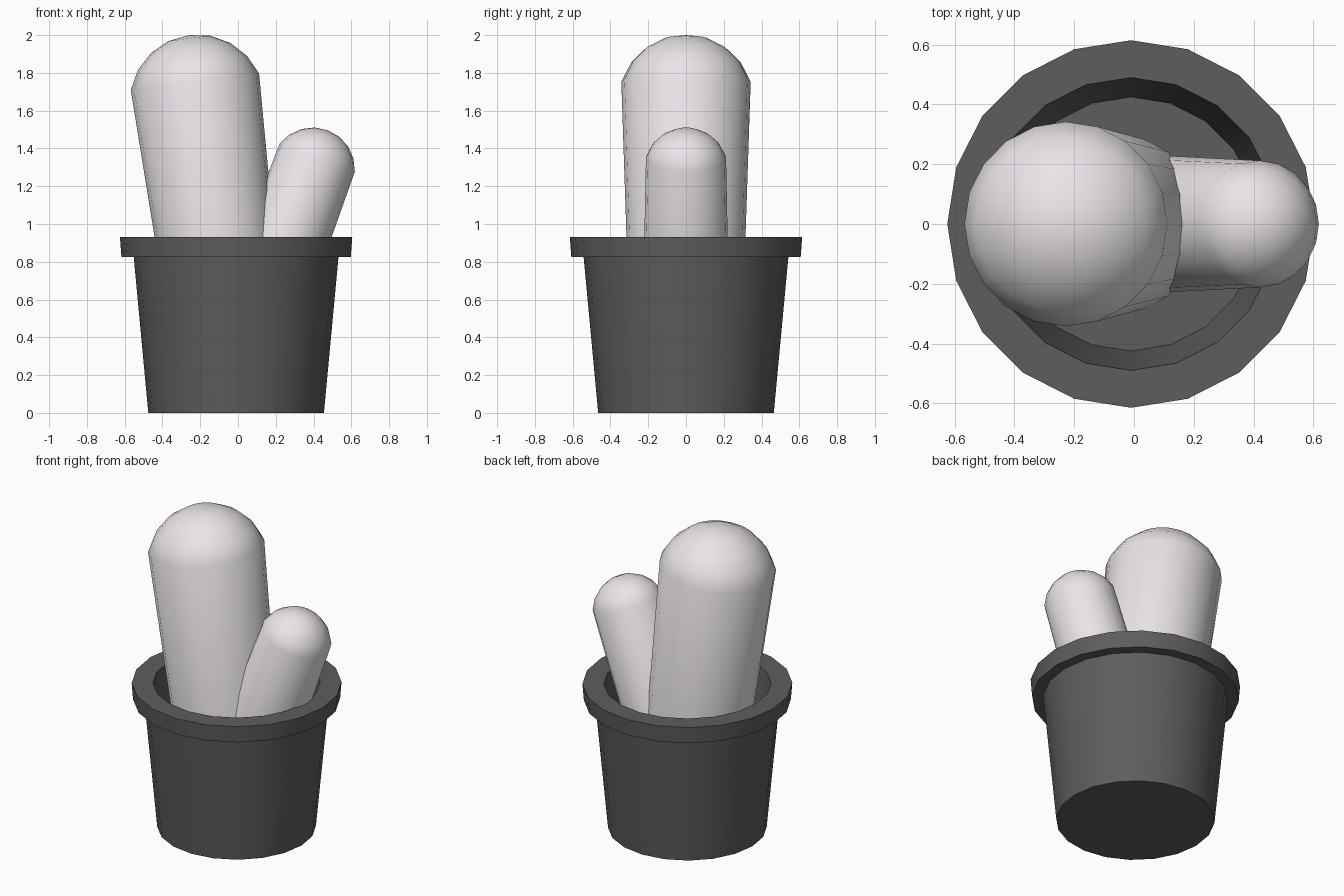
import bpy, bmesh, math

if "Cube" in bpy.data.objects:
    bpy.data.objects.remove(bpy.data.objects["Cube"])

SIDES = 20


def material(name, rgb):
    m = bpy.data.materials.new(name)
    m.diffuse_color = (*rgb, 1)
    m.use_nodes = True
    m.node_tree.nodes["Principled BSDF"].inputs["Base Color"].default_value = m.diffuse_color
    return m


def lathe(name, profile, location, tilt, mat):
    """Spin (radius, z) points around z; radius 0 makes a pole."""
    bm = bmesh.new()
    rings = []
    for r, z in profile:
        n = SIDES if r > 0 else 1
        rings.append([bm.verts.new((r * math.cos(math.tau * i / SIDES),
                                    r * math.sin(math.tau * i / SIDES), z))
                      for i in range(n)])
    for a, b in zip(rings, rings[1:]):
        for i in range(SIDES):
            j = (i + 1) % SIDES
            quad = [a[i % len(a)], a[j % len(a)], b[j % len(b)], b[i % len(b)]]
            bm.faces.new(list(dict.fromkeys(quad)))
    # close any open end with one flat face
    for ring in (rings[0], rings[-1]):
        if len(ring) > 1:
            bm.faces.new(ring)
    bmesh.ops.recalc_face_normals(bm, faces=bm.faces[:])
    mesh = bpy.data.meshes.new(name)
    bm.to_mesh(mesh)
    bm.free()
    mesh.materials.append(mat)
    obj = bpy.data.objects.new(name, mesh)
    obj.location = location
    obj.rotation_euler.y = math.radians(tilt)
    bpy.context.collection.objects.link(obj)
    bpy.ops.object.select_all(action='DESELECT')
    obj.select_set(True)
    bpy.context.view_layer.objects.active = obj
    bpy.ops.object.shade_smooth_by_angle(angle=math.radians(30))
    return obj


def cactus_stem(name, top_radius, base_radius, length, location, tilt, mat):
    # tapered stem with a round cap stepped every 18 degrees
    profile = [(base_radius, -length)]
    for k in range(1, 5):
        a = math.radians(18 * k)
        profile.append((top_radius * math.cos(a), top_radius * math.sin(a)))
    profile.append((0, top_radius))
    return lathe(name, profile, location, tilt, mat)


dark = material("pot_dark", (0.11, 0.11, 0.11))
pale = material("cactus_pale", (0.82, 0.78, 0.81))

# pot: tapered wall, overhanging rim, hollow down to the soil level
lathe("pot", [(0.465, 0), (0.542, 0.825), (0.607, 0.825), (0.615, 0.93),
              (0.49, 0.93), (0.425, 0.5)], (-0.01, 0, 0), 0, dark)

# two leaning stems
cactus_stem("large_stem", 0.36, 0.299, 1.2, (-0.214, 0, 1.643), -7.3, pale)
cactus_stem("small_stem", 0.223, 0.23, 0.895, (0.396, 0, 1.288), 20.6, pale)
